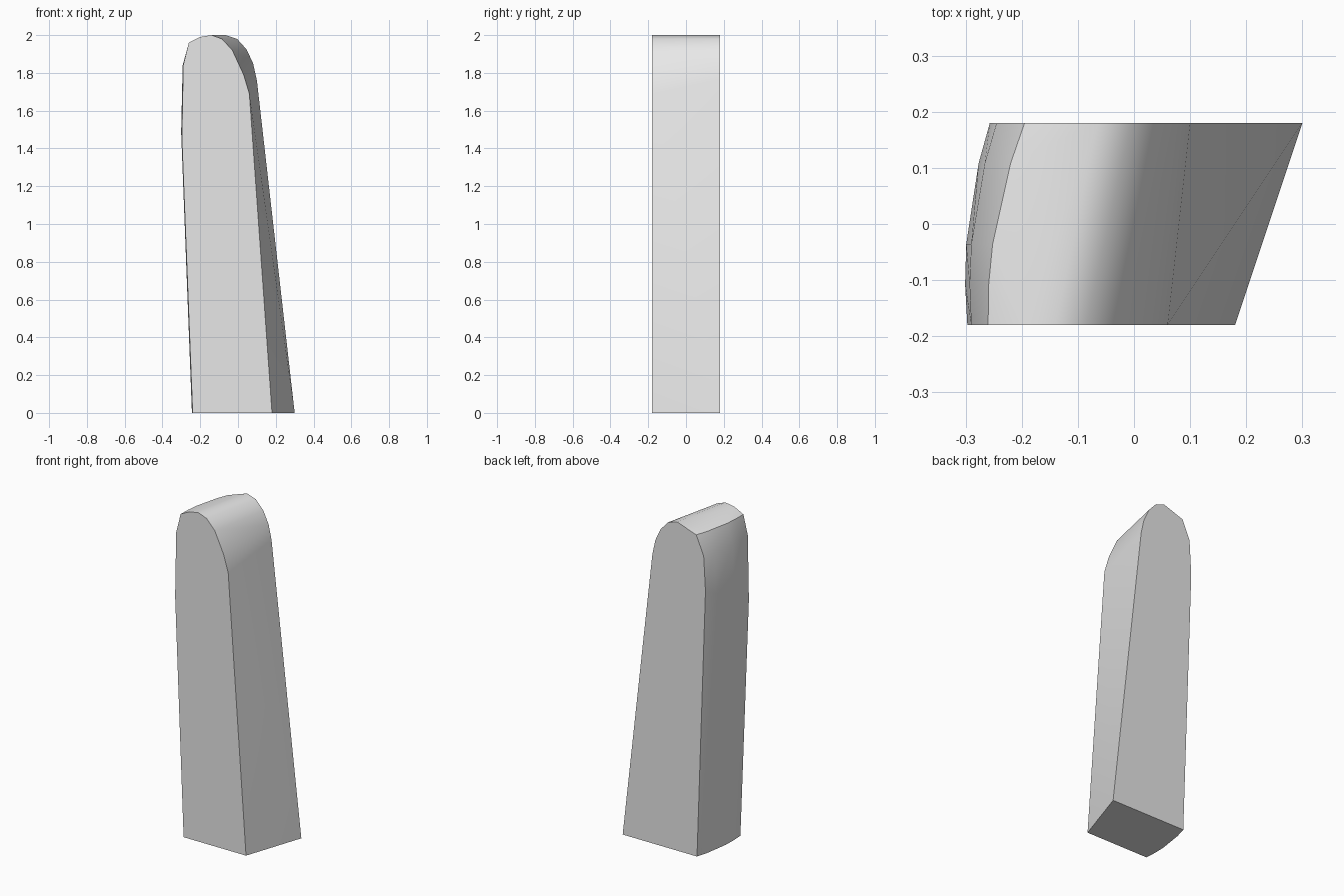
import bpy
import bmesh
from math import radians

cube = bpy.data.objects.get("Cube")
if cube:
    bpy.data.objects.remove(cube, do_unlink=True)

HALF = 0.18

# Left side of each end, from the base up to the shoulder (x, z)
front_left = [(-0.24, 0), (-0.297, 1.45), (-0.29, 1.84), (-0.26, 1.96)]
back_left = [(-0.20, 0), (-0.257, 1.63), (-0.245, 1.84), (-0.195, 1.955)]

# Crown and right side of each end
front_right = [(-0.2, 1.99), (-0.14, 2), (-0.085, 1.98), (-0.03, 1.92),
               (0.03, 1.79), (0.06, 1.69), (0.18, 0)]
back_right = [(-0.065, 2), (-0.005, 1.98), (0.045, 1.925),
              (0.08, 1.85), (0.10, 1.76), (0.30, 0)]

bm = bmesh.new()


def add_points(profile, y):
    for x, z in profile:
        bm.verts.new((x, y, z))


add_points(front_left + front_right, -HALF)
add_points(back_left + back_right, HALF)

# Bowed left side between the two ends
for t in (0.2, 0.4, 0.8):
    bow = 0.075 * t * (1 - t)
    add_points([(a[0] + (b[0] - a[0]) * t - bow, a[1] + (b[1] - a[1]) * t)
                for a, b in zip(front_left, back_left)], HALF * (2 * t - 1))

# The block is convex, so wrap the ends and the bow in one skin
hull = bmesh.ops.convex_hull(bm, input=bm.verts)
loose = [v for v in bm.verts if not v.link_faces]
bmesh.ops.delete(bm, geom=loose, context="VERTS")
bmesh.ops.dissolve_limit(bm, angle_limit=radians(0.5),
                         verts=bm.verts, edges=bm.edges)
bmesh.ops.recalc_face_normals(bm, faces=bm.faces)

mesh = bpy.data.meshes.new("standing_stone")
bm.to_mesh(mesh)
bm.free()
stone = bpy.data.objects.new("standing_stone", mesh)
bpy.context.collection.objects.link(stone)

# Plain grey material
grey = bpy.data.materials.new("light_grey")
grey.use_nodes = True
grey.diffuse_color = (0.8, 0.8, 0.8, 1)
grey.node_tree.nodes["Principled BSDF"].inputs["Base Color"].default_value = (0.8, 0.8, 0.8, 1)
mesh.materials.append(grey)

# Smooth sides, crisp edges around the flat ends
bpy.ops.object.select_all(action="DESELECT")
stone.select_set(True)
bpy.context.view_layer.objects.active = stone
bpy.ops.object.shade_smooth_by_angle(angle=radians(45))
